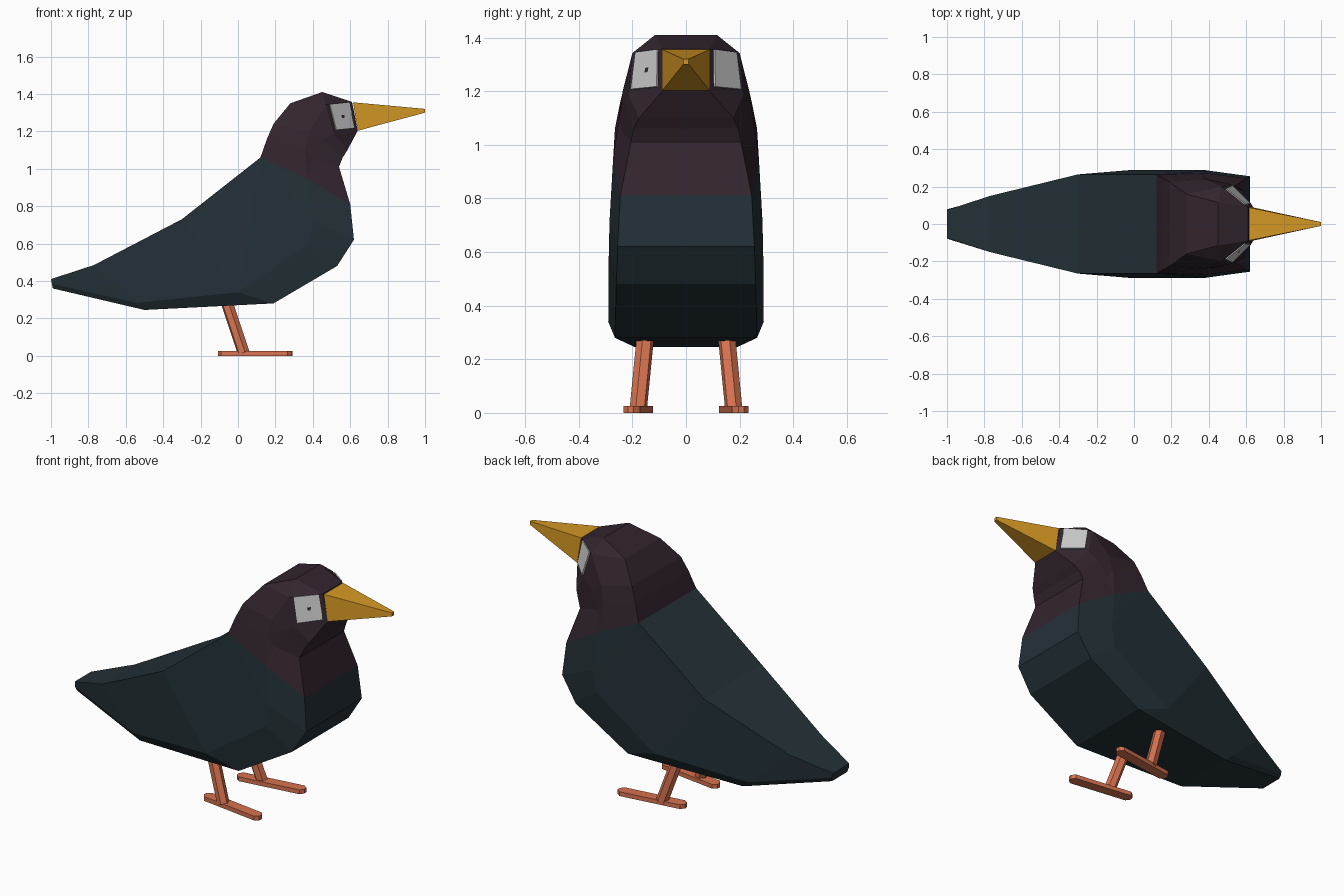
import bpy
import bmesh
import math
from mathutils import Matrix, Vector

cube = bpy.data.objects.get("Cube")
if cube:
    bpy.data.objects.remove(cube, do_unlink=True)


def material(name, color):
    mat = bpy.data.materials.new(name)
    mat.use_nodes = True
    mat.diffuse_color = (*color, 1)
    mat.node_tree.nodes["Principled BSDF"].inputs["Base Color"].default_value = (*color, 1)
    return mat


slate = material("slate blue feathers", (0.017, 0.030, 0.038))
plum = material("plum feathers", (0.032, 0.018, 0.028))
amber = material("amber beak", (0.68, 0.32, 0.018))
coral = material("coral legs", (0.68, 0.17, 0.08))
pale = material("pale grey eye", (0.58, 0.58, 0.58))


def finish(bm, name, mat):
    bmesh.ops.recalc_face_normals(bm, faces=bm.faces)
    mesh = bpy.data.meshes.new(name)
    bm.to_mesh(mesh)
    bm.free()
    mesh.materials.append(mat)
    obj = bpy.data.objects.new(name, mesh)
    bpy.context.scene.collection.objects.link(obj)
    return obj


def loft(name, mat, sections, caps):
    """Skin mirrored half sections; points repeated between sections merge."""
    bm = bmesh.new()
    cache = {}

    def vert(co):
        if co not in cache:
            cache[co] = bm.verts.new(co)
        return cache[co]

    def face(corners):
        unique = list(dict.fromkeys(corners))
        if len(unique) > 2 and not bm.faces.get(unique):
            bm.faces.new(unique)

    rings = []
    for half in sections:
        mirrored = [(x, -y, z) for x, y, z in reversed(half)]
        rings.append([vert(co) for co in list(half) + mirrored])
    for a, b in zip(rings, rings[1:]):
        for i in range(len(a)):
            j = (i + 1) % len(a)
            face([a[i], a[j], b[j], b[i]])
    for index in caps:
        face(rings[index])
    return finish(bm, name, mat)


# Shared landmarks: nape, flank and collar
nape = (0.12, 0.265, 1.06)
flank = (0.0, 0.29, 0.34)
belly = (0.19, 0.265, 0.28)
collar_side = (0.37, 0.272, 0.945)
collar_front = (0.60, 0.245, 0.81)

# Body from tail tip to collar: back, side and belly rails
loft("body", slate, [
    [(-1.0, 0.075, 0.41), (-0.995, 0.08, 0.385), (-0.99, 0.07, 0.36)],
    [(-0.77, 0.15, 0.485), (-0.54, 0.2, 0.283), (-0.5, 0.19, 0.245)],
    [(-0.3, 0.265, 0.73), flank, belly],
    [nape, flank, belly],
    [nape, (0.38, 0.288, 0.6), (0.53, 0.26, 0.48)],
    [nape, (0.40, 0.285, 0.72), (0.62, 0.255, 0.62)],
    [nape, collar_side, collar_front],
], caps=[0])

# Head from collar to beak: crown, brow, cheek and throat rails
brow = (0.47, 0.20, 1.342)
cheek = (0.51, 0.215, 1.19)
beak_top = (0.61, 0.088, 1.357)
beak_low = (0.64, 0.086, 1.203)
loft("head", plum, [
    [nape, collar_side, collar_side, collar_front],
    [(0.155, 0.245, 1.16), (0.36, 0.25, 1.1), (0.40, 0.24, 1.05), (0.54, 0.205, 1.01)],
    [(0.19, 0.225, 1.24), (0.38, 0.236, 1.2), (0.45, 0.228, 1.15), (0.56, 0.195, 1.06)],
    [(0.28, 0.16, 1.35), brow, cheek, (0.585, 0.175, 1.1)],
    [(0.45, 0.115, 1.41), brow, cheek, beak_low],
    [beak_top, beak_top, beak_low, beak_low],
], caps=[-1])

# Tapered beak
loft("beak", amber, [
    [(0.615, 0.088, 1.355), (0.64, 0.088, 1.203)],
    [(1.0, 0.01, 1.32), (1.0, 0.01, 1.30)],
], caps=[0, -1])


def eye(name, side):
    """Thin plate lying on the slanted face between brow and beak."""
    corners = [Vector(c) for c in (brow, beak_top, beak_low, cheek)]
    top, low = corners[1] - corners[0], corners[2] - corners[3]
    out = (corners[1] - corners[0]).cross(corners[3] - corners[0]).normalized()
    if out.y < 0:
        out.negate()
    bm = bmesh.new()
    spots = [corners[0] + top * 0.13, corners[0] + top * 0.87,
             corners[3] + low * 0.85, corners[3] + low * 0.1]
    shrink = Vector((0, 0, 0.015))
    spots[2] += shrink
    spots[3] += shrink
    layers = []
    for depth in (-0.002, 0.006):
        pts = [p + out * depth for p in spots]
        layers.append([bm.verts.new((p.x, p.y * side, p.z)) for p in pts])
    inner, outer = layers
    bm.faces.new(inner)
    bm.faces.new(outer)
    for i in range(4):
        j = (i + 1) % 4
        bm.faces.new([inner[i], inner[j], outer[j], outer[i]])
    finish(bm, name, pale)


def leg(name, side):
    """Six-sided shank leaning forward and outward."""
    start, end = Vector((-0.065, 0.15 * side, 0.30)), Vector((0.03, 0.178 * side, 0.015))
    axis = end - start
    turn = axis.to_track_quat("Z", "Y").to_matrix().to_4x4()
    bm = bmesh.new()
    bmesh.ops.create_cone(bm, cap_ends=True, segments=6, radius1=0.033, radius2=0.033,
                          depth=axis.length,
                          matrix=Matrix.Translation((start + end) / 2) @ turn)
    finish(bm, name, coral)


def foot(name, side):
    """Flat bar with clipped ends, toes turned slightly out."""
    bm = bmesh.new()
    bmesh.ops.create_cube(bm, size=1, matrix=Matrix.Diagonal((0.4, 0.062, 0.025, 1)))
    upright = [e for e in bm.edges if abs(e.verts[0].co.z - e.verts[1].co.z) > 0.01]
    bmesh.ops.bevel(bm, geom=upright, offset=0.02, segments=1, affect="EDGES")
    bm.transform(Matrix.Translation((0.092, 0.178 * side, 0.0125))
                 @ Matrix.Rotation(math.radians(8) * side, 4, "Z"))
    finish(bm, name, coral)


# Paired parts on the two flanks
for label, side in (("back", 1), ("front", -1)):
    eye(label + "_eye", side)
    leg(label + "_leg", side)
    foot(label + "_foot", side)
